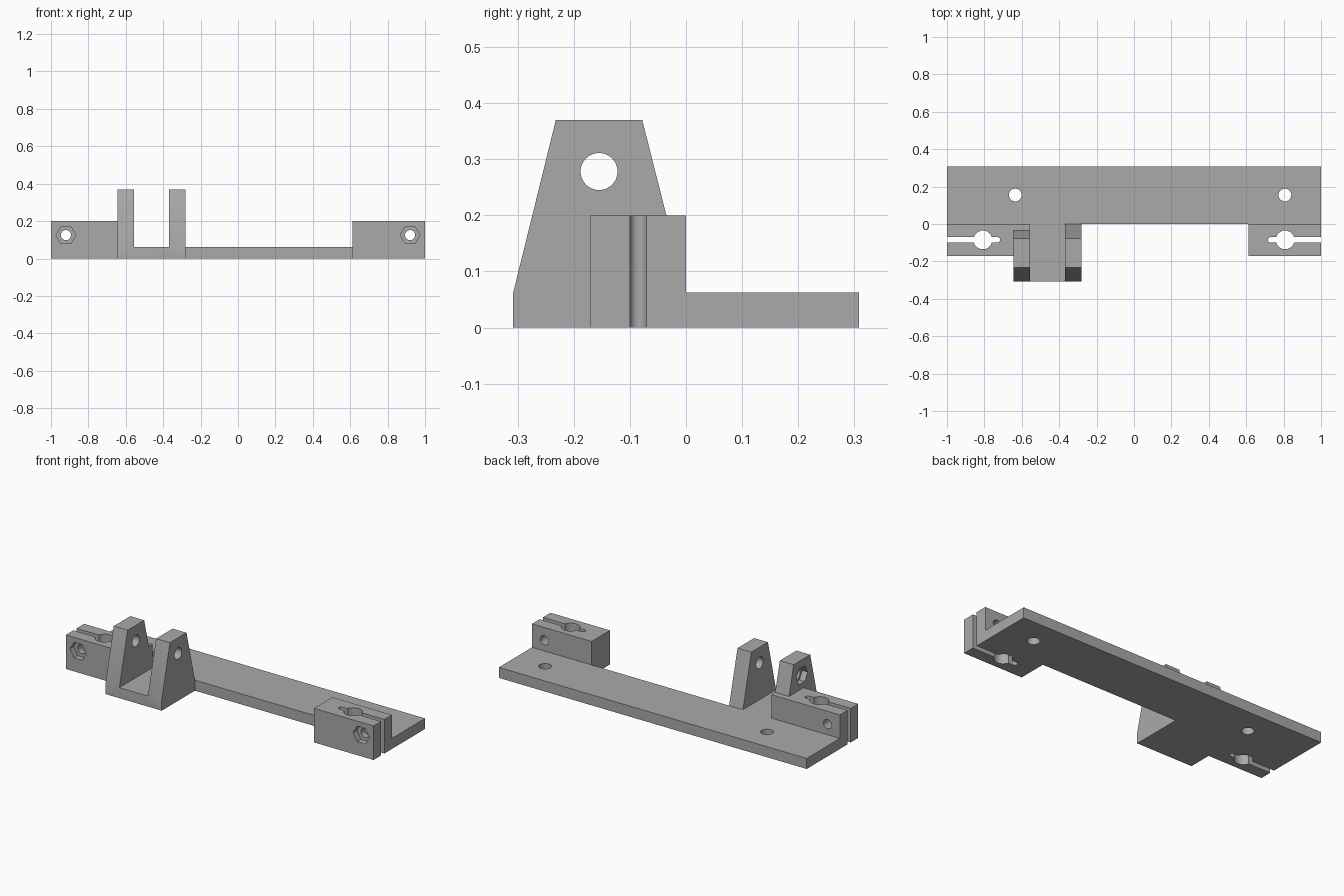
import bpy, bmesh, math
from mathutils import Vector

cube = bpy.data.objects.get("Cube")
if cube:
    bpy.data.objects.remove(cube, do_unlink=True)

grey = bpy.data.materials.new("plain grey")
grey.use_nodes = True
grey.diffuse_color = (0.4, 0.4, 0.4, 1)
grey.node_tree.nodes["Principled BSDF"].inputs["Base Color"].default_value = (0.4, 0.4, 0.4, 1)

PLATE_H, CLAMP_H = 0.062, 0.2


def prism(name, points, axis, lo, hi):
    """Extrude a 2D outline along the given axis from lo to hi."""
    place = {"x": lambda a, b, t: Vector((t, a, b)),
             "y": lambda a, b, t: Vector((a, t, b)),
             "z": lambda a, b, t: Vector((a, b, t))}[axis]
    bm = bmesh.new()
    rings = [[bm.verts.new(place(a, b, t)) for a, b in points] for t in (lo, hi)]
    bm.faces.new(rings[0])
    bm.faces.new(rings[1])
    n = len(points)
    for i in range(n):
        j = (i + 1) % n
        bm.faces.new((rings[0][i], rings[0][j], rings[1][j], rings[1][i]))
    bmesh.ops.recalc_face_normals(bm, faces=bm.faces)
    mesh = bpy.data.meshes.new(name)
    bm.to_mesh(mesh)
    bm.free()
    mesh.materials.append(grey)
    obj = bpy.data.objects.new(name, mesh)
    bpy.context.collection.objects.link(obj)
    return obj


def rect(a0, a1, b0, b1):
    return [(a0, b0), (a1, b0), (a1, b1), (a0, b1)]


def arc(a, b, r, n, start=0.0, sweep=math.tau, closed=True):
    steps = n if closed else n - 1
    return [(a + r * math.cos(start + sweep * i / steps),
             b + r * math.sin(start + sweep * i / steps)) for i in range(n)]


def combine(body, tool, operation):
    """Join or cut with a temporary part, then drop that part."""
    mod = body.modifiers.new(operation.lower(), "BOOLEAN")
    mod.operation, mod.solver, mod.object = operation, "EXACT", tool
    bpy.context.view_layer.objects.active = body
    bpy.ops.object.modifier_apply(modifier=mod.name)
    bpy.data.objects.remove(tool, do_unlink=True)


# Long base plate
body = prism("mounting_plate", rect(-1, 1, 0, 0.308), "z", 0, PLATE_H)
solids, cutters = [], []

# Clamp blocks at both ends
solids.append(prism("right_clamp", rect(-1, -0.555, -0.17, 0), "z", 0, CLAMP_H))
solids.append(prism("left_clamp", rect(0.613, 1, -0.17, 0), "z", 0, CLAMP_H))

# Clevis: floor and two tapered lugs
solids.append(prism("clevis_floor", rect(-0.645, -0.28, -0.308, 0), "z", 0, PLATE_H))
lug = [(-0.308, 0), (-0.308, PLATE_H), (-0.232, 0.37),
       (-0.078, 0.37), (0, PLATE_H), (0, 0)]
for x0, x1 in ((-0.645, -0.555), (-0.37, -0.28)):
    solids.append(prism("clevis_lug", lug, "x", x0, x1))

# Clevis pin hole with a nut pocket on the outer side
cutters.append(prism("pin_hole", arc(-0.155, 0.278, 0.033, 32), "x", -0.7, -0.2))
cutters.append(prism("pin_nut_pocket", arc(-0.155, 0.278, 0.053, 6), "x", -0.7, -0.61))

# Rod hole, slit, bolt hole and nut pocket of each clamp
for s in (-1, 1):
    slit = arc(s * 0.731, -0.085, 0.015, 13, math.pi / 2, s * math.pi, False)
    slit += [(s * 1.1, -0.1), (s * 1.1, -0.07)]
    cutters.append(prism("slit", slit, "z", -0.1, 0.3))
    cutters.append(prism("rod_hole", arc(s * 0.808, -0.085, 0.05, 32), "z", -0.1, 0.3))
    cutters.append(prism("bolt_hole", arc(s * 0.92, 0.125, 0.027, 32), "y", -0.3, 0.1))
    cutters.append(prism("nut_pocket", arc(s * 0.92, 0.125, 0.053, 6), "y", -0.3, -0.135))

# Screw holes through the plate
for x in (-0.635, 0.807):
    cutters.append(prism("screw_hole", arc(x, 0.155, 0.034, 32), "z", -0.1, 0.2))

for part in solids:
    combine(body, part, "UNION")
for part in cutters:
    combine(body, part, "DIFFERENCE")

# Smooth hole walls, crisp edges
bpy.ops.object.select_all(action="DESELECT")
body.select_set(True)
bpy.context.view_layer.objects.active = body
bpy.ops.object.shade_smooth_by_angle(angle=math.radians(30))
